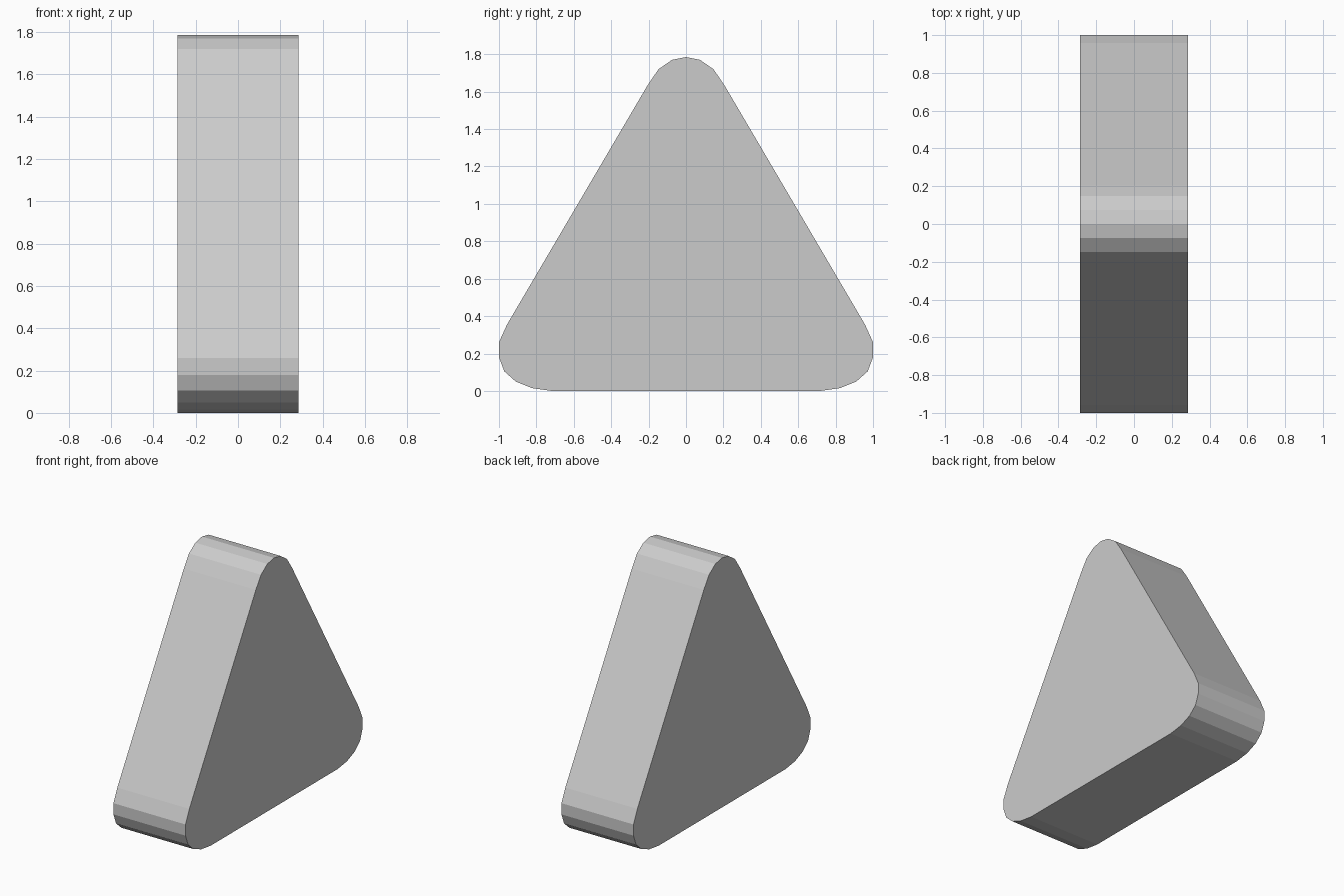
import bpy, bmesh

if "Cube" in bpy.data.objects:
    bpy.data.objects.remove(bpy.data.objects["Cube"])

HALF_WIDTH = 0.285

# Right half of the rounded triangle (y, z), from the bottom edge to below the apex
half = [(0.717, 0.0), (0.823, 0.015), (0.91, 0.05), (0.972, 0.105), (1.0, 0.18),
        (1.0, 0.26), (0.957, 0.355), (0.205, 1.635), (0.147, 1.72), (0.075, 1.77)]
outline = half + [(0, 1.785)] + [(-y, z) for y, z in reversed(half)]

# Extrude the outline along x
bm = bmesh.new()
face = bm.faces.new([bm.verts.new((-HALF_WIDTH, y, z)) for y, z in outline])
result = bmesh.ops.extrude_face_region(bm, geom=[face], use_keep_orig=True)
moved = [v for v in result["geom"] if isinstance(v, bmesh.types.BMVert)]
bmesh.ops.translate(bm, verts=moved, vec=(2 * HALF_WIDTH, 0, 0))
bmesh.ops.recalc_face_normals(bm, faces=bm.faces)

mesh = bpy.data.meshes.new("rounded_triangle_block")
bm.to_mesh(mesh)
bm.free()
block = bpy.data.objects.new("rounded_triangle_block", mesh)
bpy.context.collection.objects.link(block)
